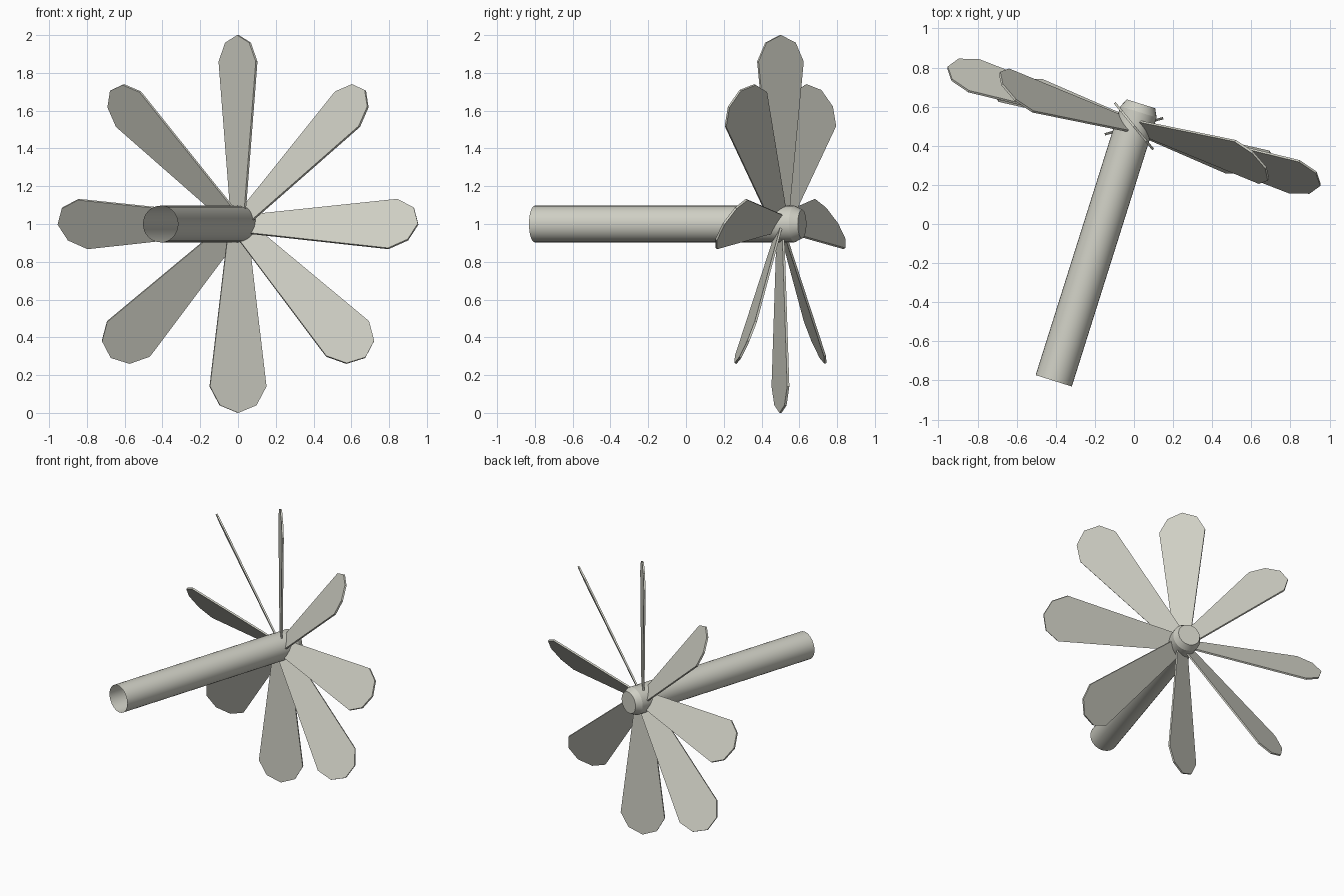
import bpy
import bmesh
from math import radians, cos, sin, tau
from mathutils import Matrix

if "Cube" in bpy.data.objects:
    bpy.data.objects.remove(bpy.data.objects["Cube"], do_unlink=True)

# One warm grey for the whole fan
grey = bpy.data.materials.new("warm_grey")
grey.use_nodes = True
colour = (0.62, 0.62, 0.55, 1)
grey.diffuse_color = colour
grey.node_tree.nodes["Principled BSDF"].inputs["Base Color"].default_value = colour

# Hub frame: local y runs along the shaft, towards the capped end
HUB = Matrix.Translation((0, 0.5, 1)) @ Matrix.Rotation(radians(-17.5), 4, 'Z')


def add_object(name, bm, matrix):
    bmesh.ops.recalc_face_normals(bm, faces=bm.faces)
    mesh = bpy.data.meshes.new(name)
    bm.to_mesh(mesh)
    bm.free()
    mesh.materials.append(grey)
    obj = bpy.data.objects.new(name, mesh)
    obj.matrix_world = matrix
    bpy.context.collection.objects.link(obj)
    return obj


# Shaft: open at the front, chamfered and closed behind the blades
SIDES = 32
bm = bmesh.new()
rings = []
for y, radius in [(-1.365, 0.097), (0.077, 0.097), (0.12, 0.076)]:
    rings.append([bm.verts.new((radius * cos(tau * i / SIDES), y,
                                radius * sin(tau * i / SIDES)))
                  for i in range(SIDES)])
for a, b in zip(rings, rings[1:]):
    for i in range(SIDES):
        j = (i + 1) % SIDES
        bm.faces.new((a[i], a[j], b[j], b[i]))
bm.faces.new(rings[-1])
shaft = add_object("shaft", bm, HUB)
bpy.ops.object.select_all(action='DESELECT')
shaft.select_set(True)
bpy.context.view_layer.objects.active = shaft
bpy.ops.object.shade_smooth_by_angle(angle=radians(25))

# Blades: flat paddles with a faceted tip, pitched and spread around the hub
half = [(0.056, 0.05), (0.155, 0.86), (0.1, 0.96)]
outline = half + [(0, 1.0)] + [(-x, z) for x, z in reversed(half)]
THICK = 0.012
BLADES = 8
for n in range(BLADES):
    bm = bmesh.new()
    face = bm.faces.new([bm.verts.new((x, -THICK / 2, z)) for x, z in outline])
    grown = bmesh.ops.extrude_face_region(bm, geom=[face], use_keep_orig=True)
    moved = [v for v in grown["geom"] if isinstance(v, bmesh.types.BMVert)]
    bmesh.ops.translate(bm, verts=moved, vec=(0, THICK, 0))
    spin = Matrix.Rotation(tau * n / BLADES, 4, 'Y')
    pitch = Matrix.Rotation(radians(-33), 4, 'Z')
    add_object(f"blade_{n + 1}", bm, HUB @ spin @ pitch)
